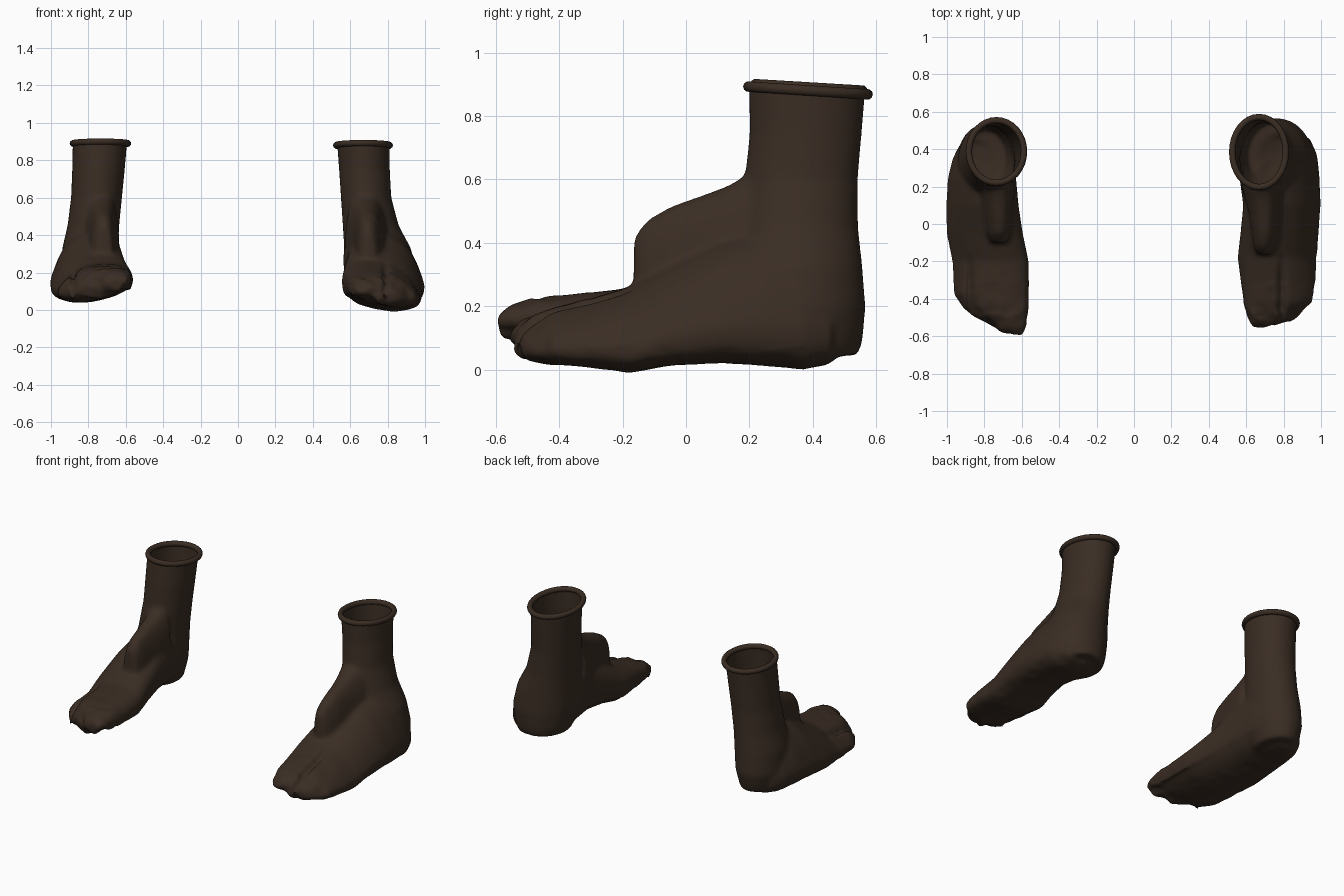
import bpy, bmesh, math
from mathutils import Vector, noise

if "Cube" in bpy.data.objects:
    bpy.data.objects.remove(bpy.data.objects["Cube"])

brown = bpy.data.materials.new("dark brown leather")
brown.diffuse_color = (0.042, 0.026, 0.017, 1)
brown.use_nodes = True
brown.node_tree.nodes["Principled BSDF"].inputs["Base Color"].default_value = brown.diffuse_color
N = 32


def spow(v, p):
    return math.copysign(abs(v) ** p, v)


def loft(bm, rings):
    """Skin a list of closed rings and cap both ends."""
    loops = [[bm.verts.new(p) for p in r] for r in rings]
    for a, b in zip(loops, loops[1:]):
        for i in range(N):
            j = (i + 1) % N
            bm.faces.new((a[i], a[j], b[j], b[i]))
    bm.faces.new(loops[0][::-1])
    bm.faces.new(loops[-1])


def foot_ring(y, xi, xo, zb, zt, skew):
    """Upright section: canted sole, rounded top leaning to the inner side."""
    m, h, zw = (xi + xo) / 2, (xo - xi) / 2, zb + 0.3 * (zt - zb)
    pts = []
    for k in range(N):
        c, s = math.cos(math.tau * k / N), math.sin(math.tau * k / N)
        x = m + h * spow(c, 0.75) - skew * h * max(s, 0)
        z = zw + ((zt - zw) * s if s > 0 else (zw - zb) * spow(s, 0.65))
        if s < 0:
            z += 0.045 * max(0, 0.2 - c) * min(1, -3 * s)
        pts.append((x, y, z))
    return pts


def shaft_ring(z, xi, xo, yf, yb):
    """Level oval section of the heel and ankle."""
    return [((xi + xo) / 2 + (xo - xi) / 2 * math.cos(math.tau * k / N),
             (yf + yb) / 2 + (yb - yf) / 2 * math.sin(math.tau * k / N), z)
            for k in range(N)]


def build(name, side, foot, instep, shaft, groove_x, rim_z, slope):
    bm = bmesh.new()
    loft(bm, [foot_ring(*r, 0.36) for r in foot])
    loft(bm, [foot_ring(*r, 0.1) for r in instep])
    loft(bm, [shaft_ring(*r) for r in shaft])
    for v in bm.verts:
        v.co.x *= side
    bmesh.ops.recalc_face_normals(bm, faces=bm.faces)
    me = bpy.data.meshes.new(name)
    bm.to_mesh(me)
    bm.free()
    ob = bpy.data.objects.new(name, me)
    bpy.context.collection.objects.link(ob)

    # Blend the lofts into one skin
    rm = ob.modifiers.new("blend", 'REMESH')
    rm.mode, rm.voxel_size = 'VOXEL', 0.012
    sm = ob.modifiers.new("soften", 'SMOOTH')
    sm.factor, sm.iterations = 0.5, 14
    dg = bpy.context.evaluated_depsgraph_get()
    skin = bpy.data.meshes.new_from_object(ob.evaluated_get(dg))
    ob.modifiers.clear()
    ob.data = skin

    # Toe crease, ragged toe tips and open top
    bm = bmesh.new()
    bm.from_mesh(skin)
    for v in bm.verts:
        x, y, z = v.co
        if y < -0.15 and z > 0.09:
            d = (abs(x) - groove_x) / 0.018
            v.co.z -= 0.03 * min(1, (-0.15 - y) / 0.15) * math.exp(-d * d)
        if y < -0.3 or z < 0.07:
            w = 0.014 * max(min(1, (-0.38 - y) / 0.12), 0.25)
            v.co += noise.noise_vector(Vector((x, y, z)) * 16) * w
    cen = Vector((0, 0.39, rim_z))
    up = Vector((0, slope, 1)).normalized()
    bmesh.ops.bisect_plane(bm, geom=bm.verts[:] + bm.edges[:] + bm.faces[:],
                           plane_co=cen, plane_no=up, clear_outer=True)
    bm.to_mesh(skin)
    bm.free()
    skin.materials.clear()
    skin.materials.append(brown)
    skin.polygons.foreach_set("use_smooth", [True] * len(skin.polygons))

    # Rolled rim around the opening
    cu = bpy.data.curves.new(name + "_rim", 'CURVE')
    cu.dimensions, cu.bevel_depth, cu.bevel_resolution = '3D', 0.017, 3
    sp = cu.splines.new('POLY')
    ring = shaft_ring(0, *shaft[-1][1:])
    sp.points.add(N - 1)
    for p, (x, y, z) in zip(sp.points, ring):
        p.co = (x * side, y, rim_z - slope * (y - 0.39), 1)
    sp.use_cyclic_u = True
    cu.materials.append(brown)
    rim = bpy.data.objects.new(name + "_rim", cu)
    bpy.context.collection.objects.link(rim)


# Foot and instep rows: y, inner x, outer x, bottom z, top z
# Shaft rows: z, inner x, outer x, front y, back y
build("right_foot", 1,
      [(-.55, .64, .73, .06, .13), (-.51, .615, .86, .03, .165),
       (-.42, .60, .955, .015, .195), (-.30, .585, .973, .005, .225),
       (-.18, .57, .978, -.012, .262), (-.05, .585, .988, .01, .33),
       (.10, .60, .998, .018, .40), (.25, .58, .993, .01, .45),
       (.37, .58, .98, -.003, .45), (.46, .61, .94, .015, .38)],
      [(-.165, .665, .735, .20, .42), (-.12, .64, .76, .2, .475),
       (-.05, .63, .78, .2, .515), (.05, .615, .79, .2, .55),
       (.13, .595, .80, .2, .58), (.22, .57, .81, .2, .63)],
      [(.045, .61, .92, .2, .545), (.1, .59, .94, .17, .558),
       (.2, .575, .955, .15, .566), (.33, .567, .925, .15, .556),
       (.45, .56, .86, .165, .543), (.6, .55, .82, .185, .542),
       (.75, .54, .812, .2, .555), (.95, .525, .812, .197, .572)],
      0.79, 0.88, 0.065)
build("left_foot", -1,
      [(-.592, .60, .68, .11, .18), (-.53, .58, .79, .07, .215),
       (-.45, .578, .92, .05, .23), (-.38, .578, .965, .04, .235),
       (-.20, .578, .973, .037, .255), (-.05, .61, 1.003, .043, .32),
       (.10, .632, 1.005, .053, .40), (.25, .645, .995, .053, .45),
       (.35, .65, .97, .045, .45), (.43, .675, .93, .055, .39)],
      [(-.10, .675, .765, .2, .45), (-.05, .66, .79, .2, .505),
       (.03, .652, .80, .2, .54), (.13, .64, .82, .2, .575),
       (.22, .635, .84, .2, .62)],
      [(.075, .685, .90, .22, .50), (.12, .67, .925, .18, .515),
       (.2, .65, .945, .15, .535), (.33, .64, .94, .15, .53),
       (.45, .635, .912, .165, .525), (.6, .62, .893, .19, .525),
       (.75, .605, .887, .2, .537), (.95, .588, .883, .22, .555)],
      0.88, 0.89, 0.06)
